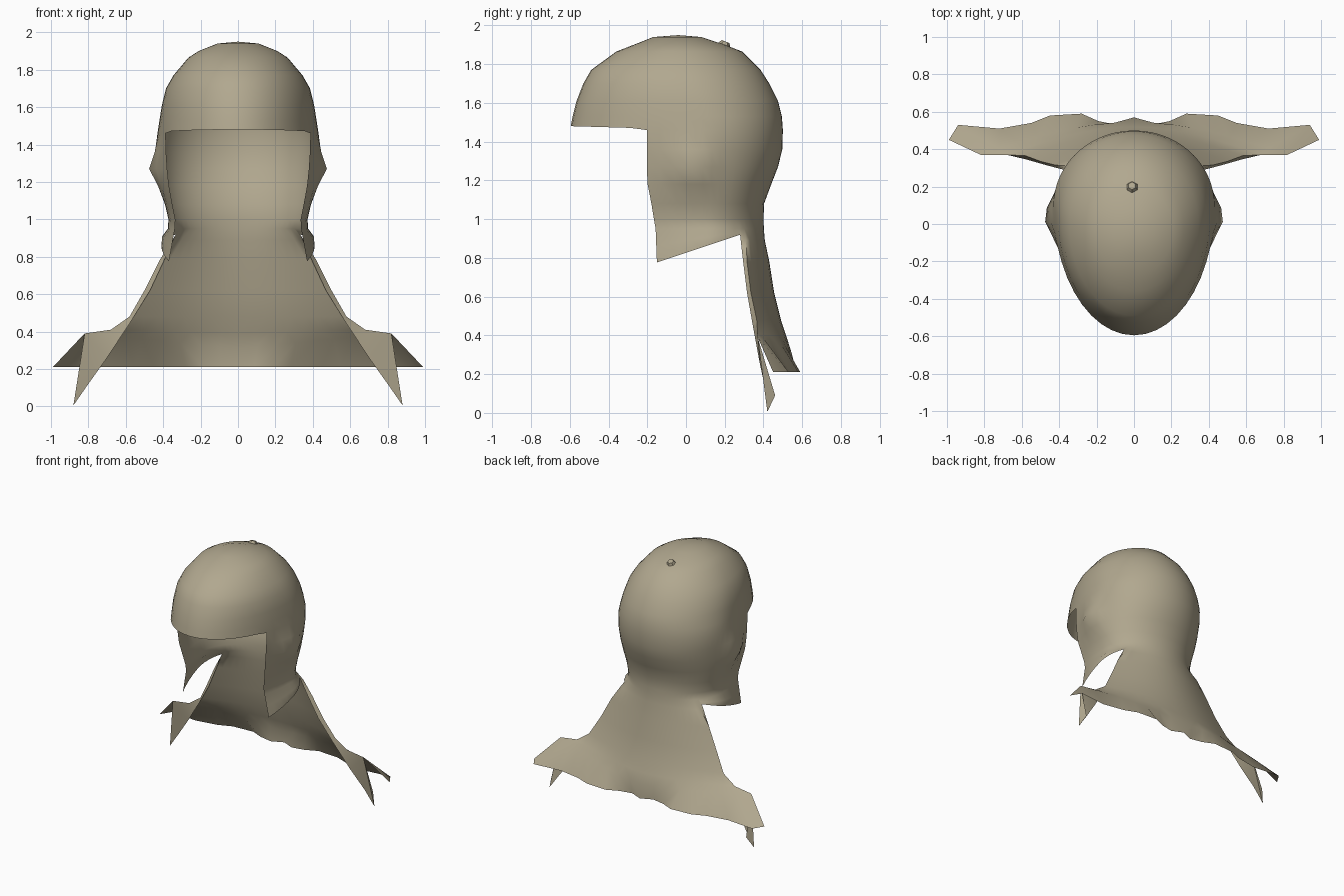
import bpy, bmesh, math
from mathutils import Vector

if "Cube" in bpy.data.objects:
    bpy.data.objects.remove(bpy.data.objects["Cube"])

cloth = bpy.data.materials.new("khaki_cloth")
cloth.diffuse_color = (0.44, 0.39, 0.275, 1)
cloth.use_nodes = True
cloth.node_tree.nodes["Principled BSDF"].inputs["Base Color"].default_value = cloth.diffuse_color

# Column angles: front brim, cheek, nape (0 = right side, 90 = back)
def span(a, b, n):
    return [math.radians(a + (b - a) * i / n) for i in range(n + 1)]

BRIM, CHEEK, NAPE = span(-90, -25.8, 8), span(-25.8, 36, 10), span(36, 90, 9)

def ring(row, angles):
    """Egg-shaped half ring: z, half width, front y, back y, centre y."""
    z, w, front, back, yc = row
    pts = []
    for a in angles:
        s = math.sin(a)
        x = w * math.cos(a)
        y = yc + (back - yc) * s if s > 0 else yc - (front - yc) * s
        # ear bulge
        x += 0.06 * math.exp(-((y - 0.03) / 0.11) ** 2 - ((z - 1.27) / 0.09) ** 2)
        pts.append(Vector((x, y, z)))
    return pts

bm = bmesh.new()

def sheet(rows):
    grid = [[bm.verts.new(p) for p in r] for r in rows]
    for a, b in zip(grid, grid[1:]):
        for i in range(len(a) - 1):
            bm.faces.new((a[i], a[i + 1], b[i + 1], b[i]))
    return grid

# Skull dome
dome = [(1.94, .11, -.17, .08, -.04), (1.90, .21, -.27, .20, -.03),
        (1.865, .265, -.36, .29, -.02), (1.77, .345, -.49, .385, 0),
        (1.70, .385, -.53, .43, .02), (1.61, .407, -.565, .475, .05),
        (1.53, .42, -.585, .495, .08), (1.46, .43, -.595, .50, .10)]
all_angles = BRIM + CHEEK[1:] + NAPE[1:]
dome_rows = [ring(r, all_angles) for r in dome]
for p, a in zip(dome_rows[-1], all_angles):      # brim rises to the front
    if a < BRIM[-1]:
        p.z += 0.02 * -math.sin(a)
top = sheet(dome_rows)[0]
apex = bm.verts.new((0, -.04, 1.95))
for a, b in zip(top, top[1:]):
    bm.faces.new((apex, b, a))

# Ear and nape wall, open at the face
wall = [dome[-1], (1.36, .427, -.595, .497, .10), (1.27, .42, -.595, .475, .10),
        (1.18, .41, -.585, .44, .10), (1.08, .39, -.54, .403, .10),
        (1.00, .372, -.51, .40, .10), (.95, .375, -.49, .402, .10)]
sheet([ring(r, CHEEK + NAPE[1:]) for r in wall])

# Cheek flaps with slanted lower edge
upper = ring(wall[-1], CHEEK)
lower = []
for p in ring((.90, .41, -.475, .405, .10), CHEEK):
    lower.append(Vector((p.x, p.y, .78 + (p.y + .14) * .14 / .42)))
middle = [(a + b) / 2 + Vector((.014 * math.sin(math.pi * i / 10), 0, 0))
          for i, (a, b) in enumerate(zip(upper, lower))]
sheet([upper, middle, lower])

# Neck cape: each row is front edge, crest, then a curved sheet to the centre back
def cape_row(edge, crest, cy, cz):
    pts = [Vector(edge)]
    for k in range(9):
        s = k / 8
        pts.append(Vector((crest[0] * (1 - s),
                           crest[1] + (cy - crest[1]) * math.sin(s * math.pi / 2),
                           crest[2] + (cz - crest[2]) * s)))
    return pts

cape = [ring(wall[-1], NAPE),
        cape_row(lower[-1], (.345, .31, .89), .407, .89),
        cape_row((.395, .295, .78), (.42, .315, .78), .43, .78),
        cape_row((.47, .315, .62), (.50, .335, .62), .455, .62),
        cape_row((.575, .345, .45), (.58, .365, .48), .49, .48),
        cape_row((.70, .38, .26), (.68, .37, .41), .52, .39),
        cape_row((.80, .41, .12), (.82, .37, .39), .545, .31)]
grid = sheet(cape)

# Wavy hem, wing tip and hanging spike
hem = [(.99, .45), (.94, .53), (.72, .51), (.55, .54), (.45, .58),
       (.28, .59), (.19, .55), (.09, .53), (0, .57)]
hem_verts = [bm.verts.new((x, y, .21)) for x, y in hem]
last = grid[-1]
for i in range(8):
    bm.faces.new((last[i + 1], last[i + 2], hem_verts[i + 1], hem_verts[i]))
spike = bm.verts.new((.88, .42, .005))
fold = bm.verts.new((.84, .46, .09))
bm.faces.new((last[0], last[1], spike))
bm.faces.new((last[1], fold, spike))

bmesh.ops.remove_doubles(bm, verts=bm.verts, dist=0.004)
bmesh.ops.recalc_face_normals(bm, faces=bm.faces)
if apex.is_valid and apex.normal.z < 0 or sum(f.normal.z for f in apex.link_faces) < 0:
    bmesh.ops.reverse_faces(bm, faces=bm.faces)
mesh = bpy.data.meshes.new("hood")
bm.to_mesh(mesh)
bm.free()
hood = bpy.data.objects.new("hood_with_cape", mesh)
bpy.context.collection.objects.link(hood)
mesh.materials.append(cloth)
mirror = hood.modifiers.new("mirror", 'MIRROR')
mirror.use_clip = True
bpy.context.view_layer.objects.active = hood
hood.select_set(True)
bpy.ops.object.shade_smooth_by_angle(angle=math.radians(70))
hood.select_set(False)

# Crown button
bpy.ops.mesh.primitive_cone_add(vertices=6, radius1=.036, radius2=.022, depth=.025,
                                location=(-.01, .20, 1.905),
                                rotation=(math.radians(-22), 0, 0))
button = bpy.context.object
button.name = "crown_button"
button.data.materials.append(cloth)
